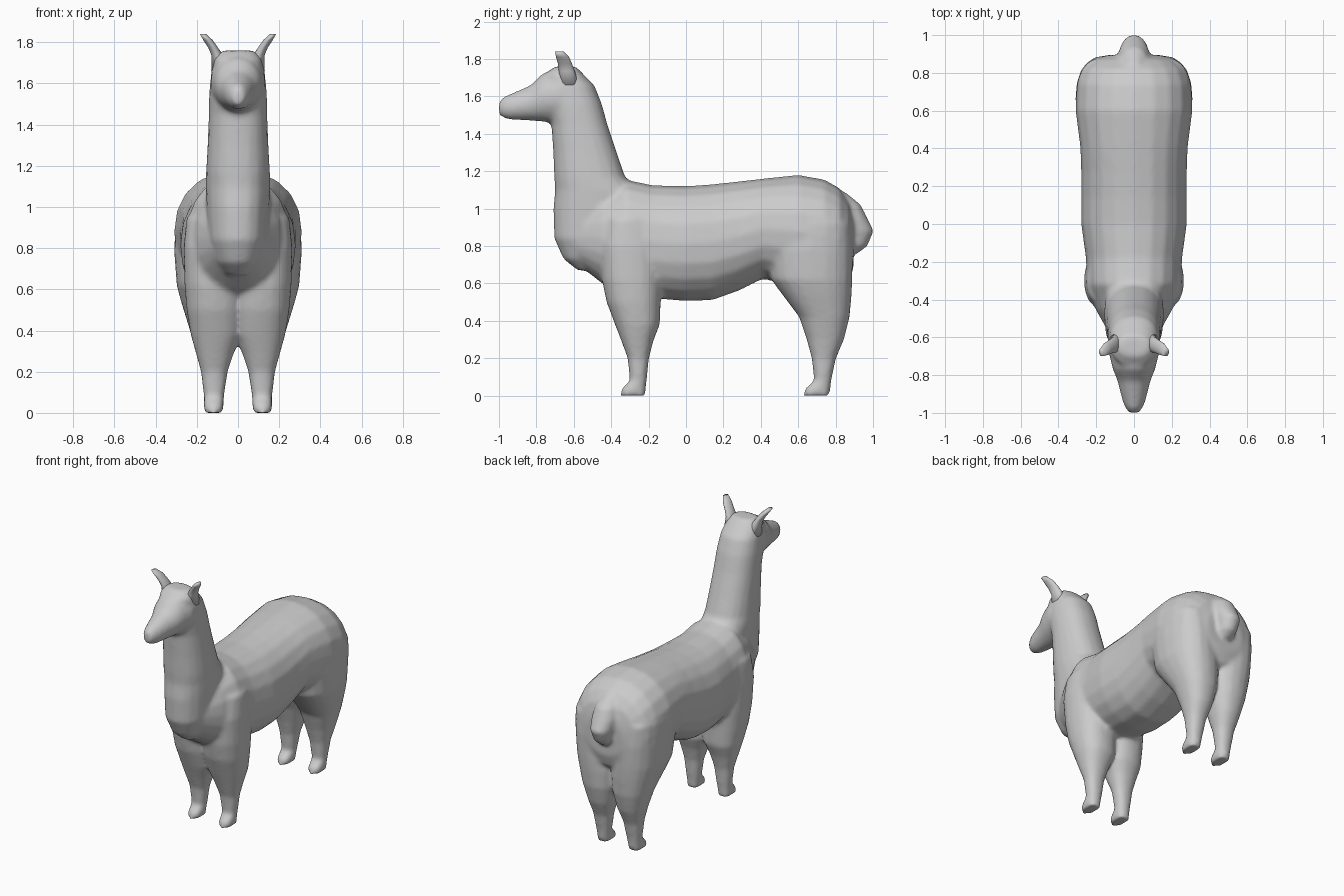
import bpy, bmesh, math

SIDES = 20


def loft(name, axis, rings, side=1, power=2.0):
    """Skin superellipse rings. axis 'y': (y, x0, x1, z0, z1); axis 'z': (z, x0, x1, y0, y1)."""
    bm = bmesh.new()
    loops = []
    for t, a0, a1, b0, b1 in rings:
        loop = []
        for i in range(SIDES):
            ang = 2 * math.pi * i / SIDES
            c, s = math.cos(ang), math.sin(ang)
            c = math.copysign(abs(c) ** (2 / power), c)
            s = math.copysign(abs(s) ** (2 / power), s)
            a = side * ((a0 + a1) / 2 + c * (a1 - a0) / 2)
            b = (b0 + b1) / 2 + s * (b1 - b0) / 2
            loop.append(bm.verts.new((a, t, b) if axis == 'y' else (a, b, t)))
        loops.append(loop)
    for lo, hi in zip(loops, loops[1:]):
        for i in range(SIDES):
            j = (i + 1) % SIDES
            bm.faces.new((lo[i], lo[j], hi[j], hi[i]))
    bm.faces.new(loops[0])
    bm.faces.new(loops[-1])
    bmesh.ops.recalc_face_normals(bm, faces=bm.faces)
    mesh = bpy.data.meshes.new(name)
    bm.to_mesh(mesh)
    bm.free()
    for p in mesh.polygons:
        p.use_smooth = True
    ob = bpy.data.objects.new(name, mesh)
    bpy.context.collection.objects.link(ob)
    return ob


def sym(rows):
    """(t, half width, low, high) -> symmetric ring."""
    return [(t, -w, w, lo, hi) for t, w, lo, hi in rows]


# Torso, chest to rump
torso = loft("body", 'y', sym([
    (-0.60, 0.12, 0.72, 0.98), (-0.45, 0.205, 0.60, 1.09), (-0.32, 0.25, 0.54, 1.155),
    (-0.18, 0.255, 0.52, 1.125), (0.0, 0.28, 0.505, 1.12), (0.14, 0.28, 0.51, 1.13),
    (0.28, 0.28, 0.56, 1.145), (0.41, 0.285, 0.625, 1.16), (0.60, 0.31, 0.58, 1.18),
    (0.74, 0.305, 0.55, 1.155), (0.82, 0.28, 0.56, 1.11), (0.87, 0.22, 0.60, 1.04),
    (0.895, 0.14, 0.68, 0.95)]), power=2.2)

# Neck, from the rounded breast up to the crown
neck = loft("neck", 'z', sym([
    (0.67, 0.06, -0.58, -0.38), (0.73, 0.11, -0.655, -0.30), (0.84, 0.145, -0.705, -0.25),
    (1.0, 0.155, -0.71, -0.22), (1.10, 0.158, -0.70, -0.26), (1.17, 0.155, -0.705, -0.325),
    (1.30, 0.148, -0.71, -0.37), (1.45, 0.142, -0.72, -0.42), (1.56, 0.14, -0.75, -0.45),
    (1.66, 0.13, -0.76, -0.49), (1.72, 0.115, -0.755, -0.55), (1.76, 0.08, -0.70, -0.59)]),
    power=2.3)

# Head and muzzle
head = loft("head", 'y', sym([
    (-1.0, 0.025, 1.50, 1.57), (-0.975, 0.045, 1.485, 1.598), (-0.94, 0.06, 1.475, 1.612),
    (-0.83, 0.088, 1.47, 1.66), (-0.77, 0.112, 1.465, 1.72), (-0.68, 0.135, 1.455, 1.752),
    (-0.58, 0.12, 1.45, 1.72)]))

# Tail
tail = loft("tail", 'z', sym([
    (1.09, 0.04, 0.76, 0.85), (1.02, 0.075, 0.78, 0.935), (0.95, 0.085, 0.80, 0.97),
    (0.88, 0.075, 0.82, 1.005), (0.80, 0.06, 0.84, 0.97), (0.76, 0.03, 0.86, 0.92)]))

parts = [torso, neck, head, tail]

for side in (-1, 1):
    # Front legs with shoulders
    parts.append(loft("front_leg", 'z', [
        (0.0, 0.072, 0.165, -0.355, -0.215), (0.035, 0.07, 0.166, -0.345, -0.215),
        (0.08, 0.068, 0.166, -0.30, -0.21), (0.20, 0.05, 0.18, -0.312, -0.198),
        (0.29, 0.02, 0.205, -0.345, -0.175), (0.38, -0.02, 0.23, -0.38, -0.14),
        (0.50, -0.03, 0.25, -0.425, -0.135), (0.62, -0.03, 0.26, -0.45, -0.13),
        (0.80, 0.0, 0.265, -0.46, -0.14), (0.95, 0.03, 0.25, -0.43, -0.18)],
        side, 2.3))
    # Hind legs with haunches
    parts.append(loft("hind_leg", 'z', [
        (0.0, 0.072, 0.165, 0.625, 0.768), (0.035, 0.07, 0.166, 0.635, 0.772),
        (0.08, 0.068, 0.166, 0.685, 0.777), (0.20, 0.05, 0.18, 0.672, 0.802),
        (0.30, 0.02, 0.205, 0.645, 0.845), (0.42, -0.01, 0.24, 0.605, 0.875),
        (0.54, -0.03, 0.277, 0.515, 0.886), (0.62, -0.03, 0.298, 0.455, 0.89),
        (0.78, -0.02, 0.31, 0.43, 0.893), (0.92, 0.02, 0.305, 0.48, 0.88)],
        side, 2.3))
    # Ears, tilted outwards
    loft("ear", 'z', [
        (1.66, 0.06, 0.13, -0.68, -0.57), (1.735, 0.07, 0.128, -0.68, -0.595),
        (1.775, 0.098, 0.145, -0.685, -0.61), (1.81, 0.122, 0.168, -0.695, -0.625),
        (1.84, 0.155, 0.185, -0.70, -0.655)], side)

# Fuse the body parts into one soft skin
bpy.ops.object.select_all(action='DESELECT')
for ob in parts:
    ob.select_set(True)
bpy.context.view_layer.objects.active = torso
bpy.ops.object.join()
fuse = torso.modifiers.new("fuse", 'REMESH')
fuse.mode = 'VOXEL'
fuse.voxel_size = 0.014
fuse.use_smooth_shade = True
soften = torso.modifiers.new("soften", 'SMOOTH')
soften.factor = 0.5
soften.iterations = 6
